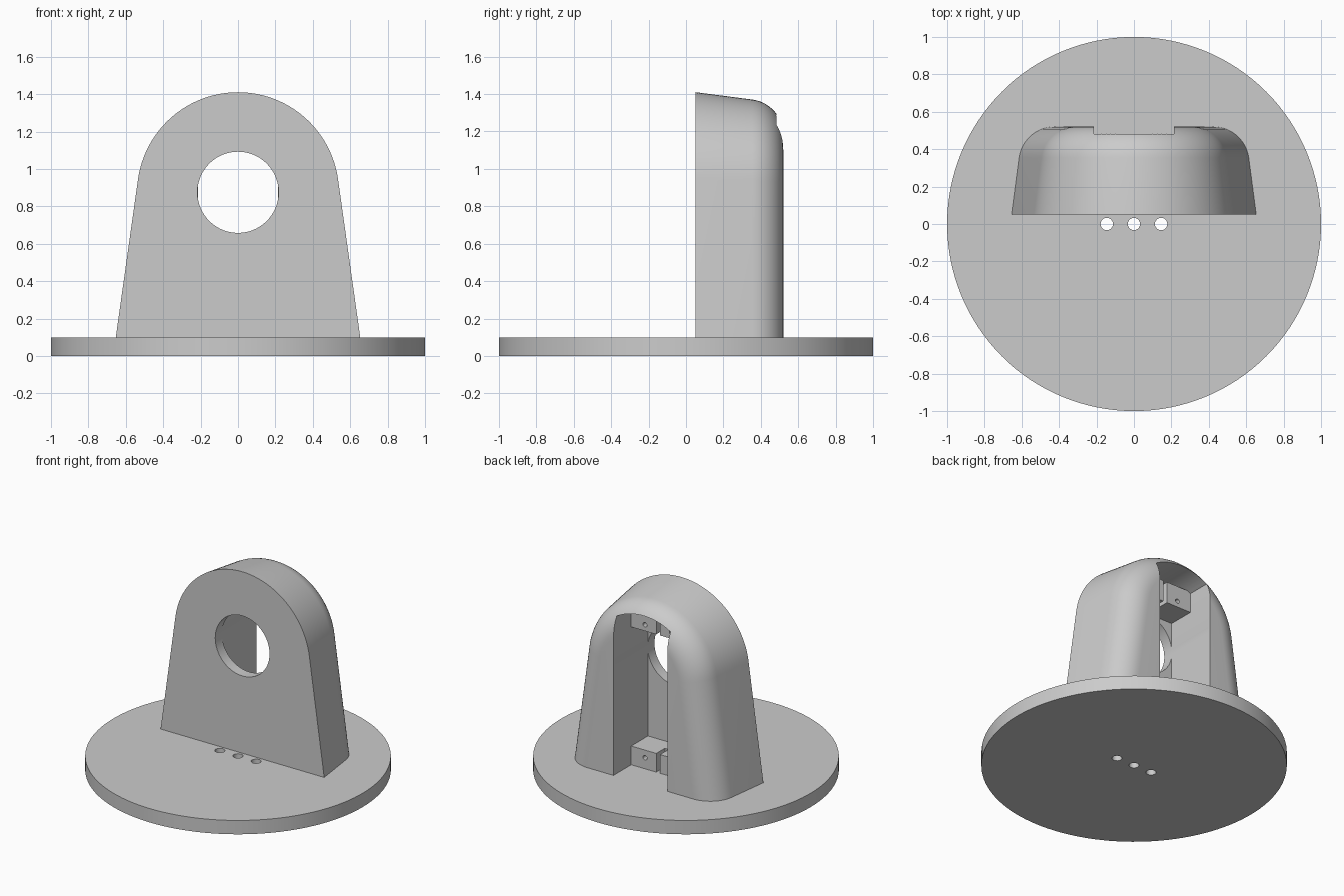
import bpy, bmesh, math
from mathutils import Matrix

cube = bpy.data.objects.get("Cube")
if cube:
    bpy.data.objects.remove(cube, do_unlink=True)

grey = bpy.data.materials.new("plain grey")
grey.use_nodes = True
COLOUR = (0.6, 0.6, 0.6, 1)
grey.diffuse_color = COLOUR
grey.node_tree.nodes["Principled BSDF"].inputs["Base Color"].default_value = COLOUR

BASE = 0.1        # top of the base disc
CENTRE = 0.87     # height of the arch centre
SLOT = 0.215      # half width of the rear slot


def finish(name, bm):
    bmesh.ops.recalc_face_normals(bm, faces=bm.faces)
    mesh = bpy.data.meshes.new(name)
    bm.to_mesh(mesh)
    bm.free()
    mesh.materials.append(grey)
    obj = bpy.data.objects.new(name, mesh)
    bpy.context.collection.objects.link(obj)
    return obj


def cylinder(name, radius, depth, at, along_y=False, sides=48):
    bm = bmesh.new()
    turn = Matrix.Rotation(math.pi / 2, 4, 'X') if along_y else Matrix()
    bmesh.ops.create_cone(bm, cap_ends=True, segments=sides, radius1=radius,
                          radius2=radius, depth=depth,
                          matrix=Matrix.Translation(at) @ turn)
    return finish(name, bm)


def box(name, low, high):
    bm = bmesh.new()
    bmesh.ops.create_cube(bm, size=1)
    for v in bm.verts:
        v.co = [a if c < 0 else b for c, a, b in zip(v.co, low, high)]
    return finish(name, bm)


def loft(name, sections):
    # each section is (y, list of x,z points)
    bm = bmesh.new()
    rings = [[bm.verts.new((x, y, z)) for x, z in pts] for y, pts in sections]
    for a, b in zip(rings, rings[1:]):
        for i in range(len(a)):
            j = (i + 1) % len(a)
            bm.faces.new((a[i], a[j], b[j], b[i]))
    bm.faces.new(rings[0])
    bm.faces.new(rings[-1])
    return finish(name, bm)


def cut(obj, cutters):
    for c in cutters:
        mod = obj.modifiers.new(c.name, 'BOOLEAN')
        mod.operation, mod.solver, mod.object = 'DIFFERENCE', 'EXACT', c
        bpy.context.view_layer.objects.active = obj
        bpy.ops.object.modifier_apply(modifier=mod.name)
    for c in cutters:
        bpy.data.objects.remove(c, do_unlink=True)


def smooth(obj):
    bpy.ops.object.select_all(action='DESELECT')
    obj.select_set(True)
    bpy.context.view_layer.objects.active = obj
    bpy.ops.object.shade_smooth_by_angle(angle=math.radians(30))


def arch(radius, lean=math.radians(8), steps=48):
    # round top with straight sides that spread towards the base
    arc = [lean + (math.pi - 2 * lean) * i / steps for i in range(steps + 1)]
    pts = [(radius * math.cos(a), CENTRE + radius * math.sin(a)) for a in arc]
    foot = pts[0][0] + (pts[0][1] - BASE) * math.tan(lean)
    return [(foot, BASE)] + pts + [(-foot, BASE)]


# Base disc with three holes
base = cylinder("base_disc", 1, BASE, (0, 0, BASE / 2), sides=128)
cut(base, [cylinder("base_hole", 0.033, 1, (x, 0, 0), sides=32)
           for x in (-0.145, 0, 0.145)])
smooth(base)

# Upright housing: drafted arch with a rounded rear edge
FRONT, BACK, FILLET, R = 0.05, 0.52, 0.19, 0.54
draft = math.atan(0.13)
yc = BACK - FILLET
y0 = yc + FILLET * math.sin(draft)
inset = (y0 - FRONT) * 0.13 + FILLET * math.cos(draft)
sections = [(FRONT, arch(R))]
for i in range(13):
    t = draft + (math.pi / 2 - draft) * i / 12
    sections.append((yc + FILLET * math.sin(t),
                     arch(R - inset + FILLET * math.cos(t))))
housing = loft("housing", sections)

# Rear slot with arched ceiling, and the round window
INNER, CEIL = 0.127, 0.425
side = math.acos(SLOT / CEIL)
angles = [side + (math.pi - 2 * side) * i / 16 for i in range(17)]
outline = [(CEIL * math.cos(a), CENTRE + CEIL * math.sin(a)) for a in angles]
outline = [(SLOT, 0)] + outline + [(-SLOT, 0)]
slot = loft("slot_cutter", [(INNER, outline), (1, outline)])
window = cylinder("window_cutter", 0.217, 1, (0, 0, 0.875), True, 96)
cut(housing, [slot, window])
smooth(housing)

# Grooved mounting blocks at the bottom and top of the slot
for name, low, high, hole in (("lower_block", BASE, 0.235, 0.18),
                              ("upper_block", 1.095, 1.25, 1.14)):
    block = box(name, (-SLOT, INNER, low), (SLOT, 0.318, high))
    cutters = [box("groove", (-0.015, 0.22, 0), (0.015, 1, 2))]
    cutters += [cylinder("screw_hole", 0.016, 0.2, (x, 0.318, hole), True, 24)
                for x in (-0.105, 0.105)]
    cut(block, cutters)
    smooth(block)
